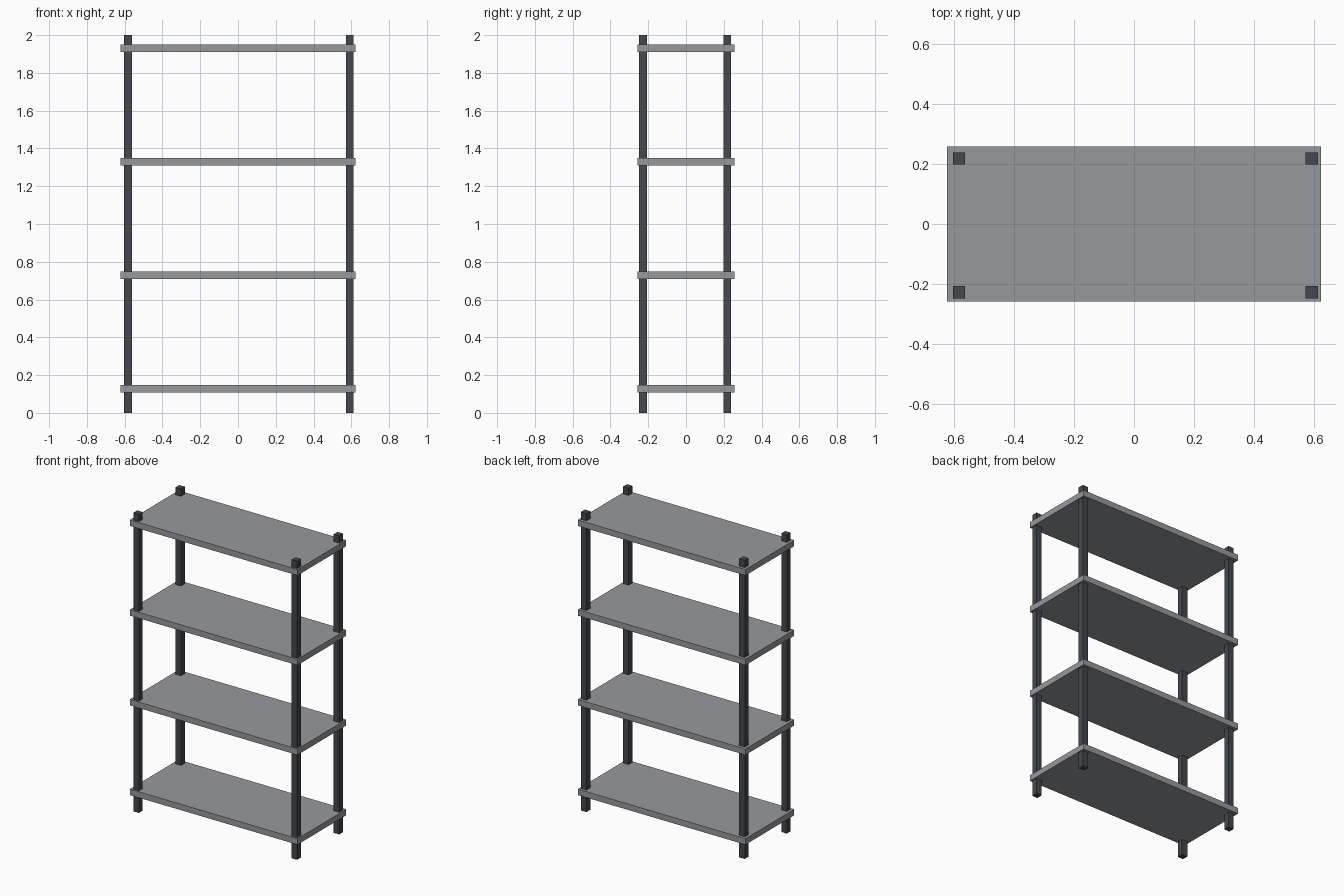
import bpy

if "Cube" in bpy.data.objects:
    bpy.data.objects.remove(bpy.data.objects["Cube"])


def material(name, color):
    m = bpy.data.materials.new(name)
    m.diffuse_color = (*color, 1.0)
    m.use_nodes = True
    m.node_tree.nodes["Principled BSDF"].inputs["Base Color"].default_value = m.diffuse_color
    return m


def box(name, center, size, mat):
    bpy.ops.mesh.primitive_cube_add(size=1, location=center)
    ob = bpy.context.object
    ob.name = name
    ob.scale = size
    bpy.ops.object.transform_apply(location=False, rotation=False, scale=True)
    ob.data.materials.append(mat)
    return ob


shelf_grey = material("shelf grey", (0.305, 0.319, 0.337))
post_grey = material("dark post grey", (0.058, 0.065, 0.074))

# Four evenly spaced boards
for i in range(4):
    box(f"shelf_{i + 1}", (0, 0, 0.128 + 0.601 * i), (1.243, 0.516, 0.04), shelf_grey)

# Corner posts, set slightly off-centre towards the front right
for side, x in (("left", -0.582), ("right", 0.591)):
    for end, y in (("front", -0.227), ("back", 0.218)):
        box(f"{end}_{side}_post", (x, y, 1.0), (0.041, 0.041, 2.0), post_grey)
